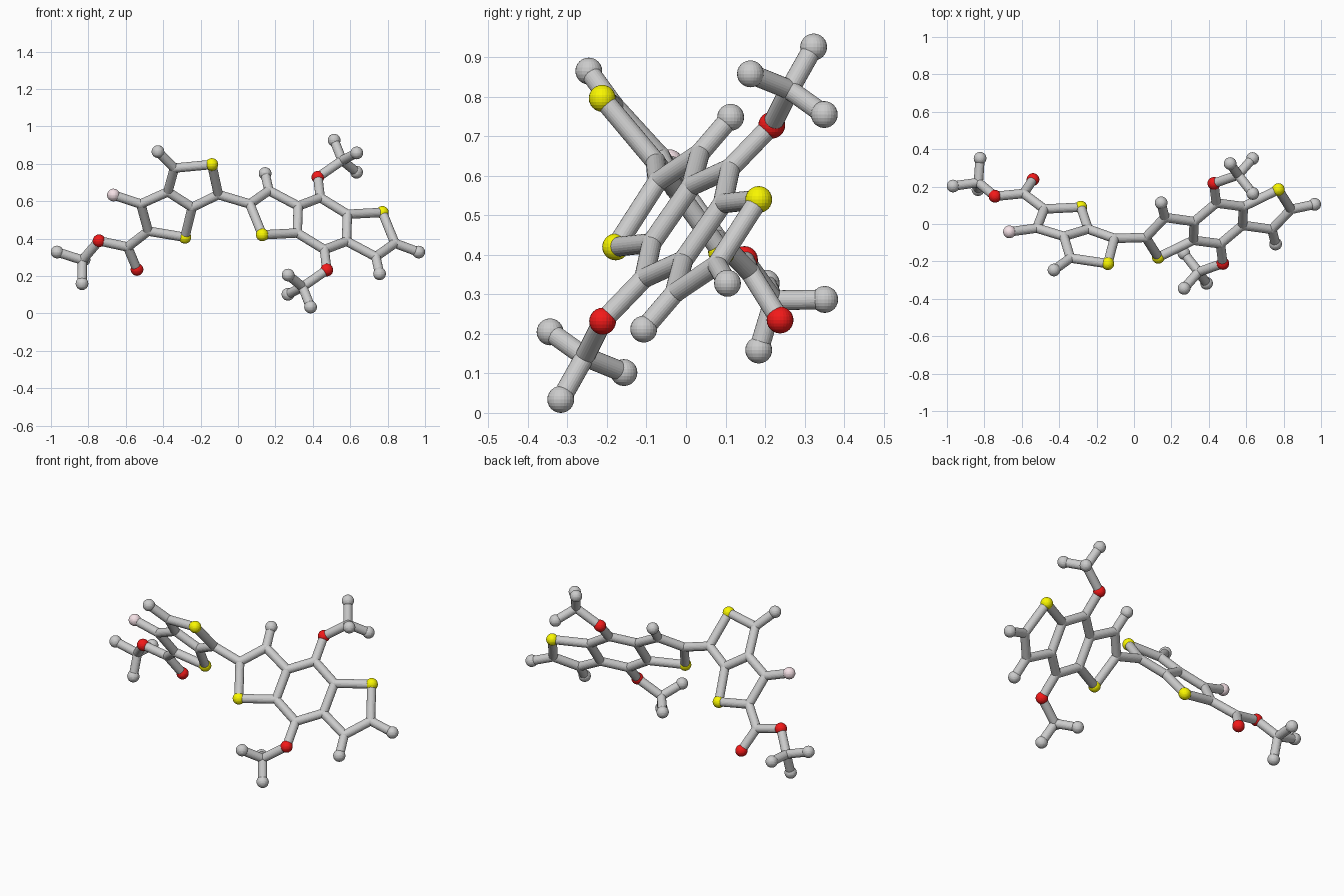
import bpy, bmesh
from mathutils import Vector, Matrix

if "Cube" in bpy.data.objects:
    bpy.data.objects.remove(bpy.data.objects["Cube"])

BOND_R, BALL_R, SIDES = 0.025, 0.034, 24

# Half of the right-hand fused ring unit; the other half is its point reflection
CENTRE = Vector((0.451, 0.003, 0.480))
half = {
    "S1": (0.13, -0.178, 0.42), "C1": (0.063, -0.072, 0.585),
    "C2": (0.165, 0.035, 0.657), "C3": (0.322, 0.013, 0.574),
    "C4": (0.317, -0.087, 0.43), "C5": (0.440, 0.112, 0.619),
    "H2": (0.145, 0.113, 0.748), "O1": (0.427, 0.217, 0.728),
    "C6": (0.557, 0.262, 0.818), "H3": (0.514, 0.323, 0.926),
    "H4": (0.635, 0.163, 0.858), "H5": (0.634, 0.35, 0.755),
}
half_bonds = ["S1 C1", "C1 C2", "C2 C3", "C3 C4", "C4 S1", "C3 C5", "C2 H2",
              "C5 O1", "O1 C6", "C6 H3", "C6 H4", "C6 H5", "C5 C4'", "C5' C4"]

# Left-hand fused ring pair with its side chain, and the end ball on the right
left = {
    "Ca": (-0.105, -0.077, 0.635), "Sa": (-0.14, -0.212, 0.796),
    "Cb": (-0.34, -0.182, 0.777), "Ha": (-0.428, -0.246, 0.865),
    "Cc": (-0.375, -0.066, 0.65), "Cd": (-0.245, -0.027, 0.567),
    "Sb": (-0.284, 0.09, 0.407), "Ce": (-0.48, 0.08, 0.44),
    "Cf": (-0.52, -0.022, 0.585), "Fa": (-0.666, -0.042, 0.633),
    "Cg": (-0.59, 0.163, 0.355), "Oa": (-0.54, 0.238, 0.235),
    "Ob": (-0.743, 0.148, 0.388), "Ch": (-0.832, 0.222, 0.285),
    "Hb": (-0.967, 0.203, 0.328), "Hc": (-0.834, 0.184, 0.159),
    "Hd": (-0.823, 0.351, 0.287), "He": (0.966, 0.105, 0.328),
}
left_bonds = ["Ca Sa", "Sa Cb", "Cb Cc", "Cc Cd", "Cd Ca", "Cb Ha", "Cd Sb",
              "Sb Ce", "Ce Cf", "Cf Cc", "Cf Fa", "Ce Cg", "Cg Oa", "Cg Ob",
              "Ob Ch", "Ch Hb", "Ch Hc", "Ch Hd", "Ca C1", "C1' He"]

atoms = {k: Vector(v) for k, v in {**half, **left}.items()}
bonds = [b.split() for b in left_bonds]
for k in half:
    atoms[k + "'"] = 2 * CENTRE - atoms[k]
for b in half_bonds:
    a, c = b.split()
    bonds.append((a, c))
    if "'" not in b:
        bonds.append((a + "'", c + "'"))


def finish(name, bm, colour=None):
    mesh = bpy.data.meshes.new(name)
    bm.to_mesh(mesh)
    bm.free()
    obj = bpy.data.objects.new(name, mesh)
    bpy.context.collection.objects.link(obj)
    if colour:
        mat = bpy.data.materials.new(name + "_colour")
        mat.diffuse_color = (*colour, 1)
        mat.use_nodes = True
        mat.node_tree.nodes["Principled BSDF"].inputs["Base Color"].default_value = mat.diffuse_color
        mesh.materials.append(mat)


def balls(name, letter, radius, colour=None):
    bm = bmesh.new()
    for k, p in atoms.items():
        if k[0] == letter:
            bmesh.ops.create_uvsphere(bm, u_segments=SIDES, v_segments=SIDES // 2,
                                      radius=radius, matrix=Matrix.Translation(p))
    finish(name, bm, colour)


# Rods between atoms
bm = bmesh.new()
for a, b in bonds:
    p, q = atoms[a], atoms[b]
    d = q - p
    m = Matrix.Translation((p + q) / 2) @ d.to_track_quat('Z', 'Y').to_matrix().to_4x4()
    bmesh.ops.create_cone(bm, cap_ends=True, segments=SIDES, radius1=BOND_R,
                          radius2=BOND_R, depth=d.length, matrix=m)
finish("bond_rods", bm)

# Atom balls
balls("carbon_joints", "C", BOND_R + 0.001)
balls("hydrogen_balls", "H", BALL_R)
balls("sulfur_balls", "S", BALL_R, (0.95, 0.93, 0.0))
balls("oxygen_balls", "O", BALL_R, (0.9, 0.01, 0.01))
balls("fluorine_ball", "F", BALL_R, (0.92, 0.76, 0.8))
